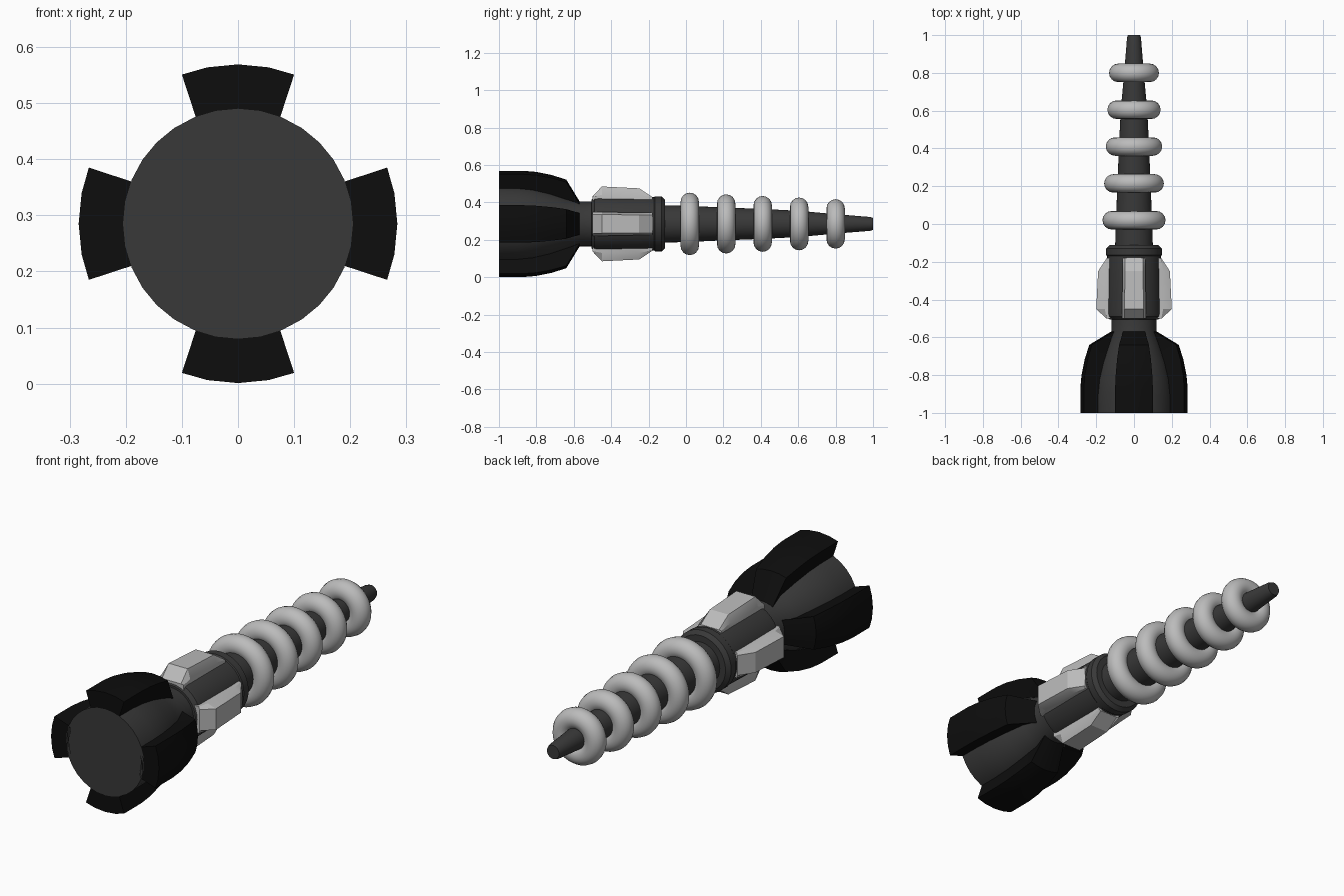
import bpy, bmesh
from math import sin, cos, pi, radians, asin
from mathutils import Matrix, Vector

if "Cube" in bpy.data.objects:
    bpy.data.objects.remove(bpy.data.objects["Cube"])

AXIS_Z = 0.285


def material(name, v):
    m = bpy.data.materials.new(name)
    m.diffuse_color = (v, v, v, 1)
    m.use_nodes = True
    m.node_tree.nodes["Principled BSDF"].inputs["Base Color"].default_value = m.diffuse_color
    return m


DARK = material("dark_grey", 0.04)
BLACK = material("black", 0.004)
LIGHT = material("light_grey", 0.5)


def finish(name, bm, mat, angle=30):
    bmesh.ops.recalc_face_normals(bm, faces=bm.faces[:])
    me = bpy.data.meshes.new(name)
    bm.to_mesh(me)
    bm.free()
    ob = bpy.data.objects.new(name, me)
    bpy.context.collection.objects.link(ob)
    ob.location.z = AXIS_Z
    me.materials.append(mat)
    bpy.ops.object.select_all(action='DESELECT')
    ob.select_set(True)
    bpy.context.view_layer.objects.active = ob
    bpy.ops.object.shade_smooth_by_angle(angle=radians(angle))
    return ob


def loft(bm, sections):
    """Bridge closed loops of points and cap both ends."""
    loops = [[bm.verts.new(p) for p in s] for s in sections]
    for a, b in zip(loops, loops[1:]):
        n = len(a)
        for i in range(n):
            bm.faces.new((a[i], a[(i + 1) % n], b[(i + 1) % n], b[i]))
    bm.faces.new(loops[0])
    bm.faces.new(loops[-1][::-1])


def lathe(name, profile, mat, sides=32):
    bm = bmesh.new()
    loft(bm, [[(r * sin(2 * pi * i / sides), y, r * cos(2 * pi * i / sides))
               for i in range(sides)] for y, r in profile])
    return finish(name, bm, mat)


def four_around(name, sections, mat, angle):
    for k in range(4):
        bm = bmesh.new()
        rot = Matrix.Rotation(k * pi / 2, 3, 'Y')
        loft(bm, [[rot @ Vector(p) for p in s] for s in sections])
        finish(f"{name}_{k + 1}", bm, mat, angle)


# Flared tail with neck, thick collar, tapered rod
lathe("tail_body", [(-1, .205), (-.9, .204), (-.82, .195), (-.73, .172),
                    (-.64, .14), (-.57, .12), (-.48, .12)], DARK)
lathe("collar", [(-.505, .13), (-.49, .147), (-.47, .15), (-.17, .143),
                 (-.165, .147), (-.13, .147), (-.112, .13)], DARK)
lathe("rod", [(-.13, .1), (0, .097), (.2, .088), (.41, .08), (.605, .07),
              (.8, .052), (.985, .037), (1, .032)], DARK)


# Curved tail fins
def fin_section(y, outer, width, inner):
    a = asin(width / outer)
    b = min(a * 1.06, asin(min(.95, width * .8 / inner)))
    top = [(outer * sin(t * a), y, outer * cos(t * a))
           for t in (-1, -.54, 0, .54, 1)]
    low = [(inner * sin(t * b), y, inner * cos(t * b)) for t in (1, 0, -1)]
    return top + low


four_around("tail_fin", [fin_section(*s) for s in (
    (-1, .284, .1, .19), (-.87, .284, .1, .19), (-.8, .278, .097, .18),
    (-.72, .262, .09, .155), (-.64, .237, .079, .125),
    (-.57, .122, .058, .1))], BLACK, 30)


# Chamfered collar pads
def pad_section(y, w_low, w_top, r):
    return [(-w_low, y, .11), (-w_low, y, min(r, .155)), (-w_top, y, r + .002),
            (w_top, y, r + .002), (w_low, y, min(r, .155)), (w_low, y, .11)]


four_around("collar_pad", [pad_section(*s) for s in (
    (-.5, .064, .05, .145), (-.45, .064, .05, .198),
    (-.25, .06, .048, .188), (-.18, .06, .048, .142))], LIGHT, 20)

# Rings along the rod
for k, (y, outer) in enumerate(((.02, .167), (.215, .158), (.41, .149),
                                (.605, .141), (.8, .132))):
    bpy.ops.mesh.primitive_torus_add(
        major_segments=48, minor_segments=16, major_radius=outer - .049,
        minor_radius=.049, location=(0, y, AXIS_Z), rotation=(pi / 2, 0, 0))
    ring = bpy.context.object
    ring.name = f"ring_{k + 1}"
    ring.data.materials.append(LIGHT)
    bpy.ops.object.shade_smooth()
